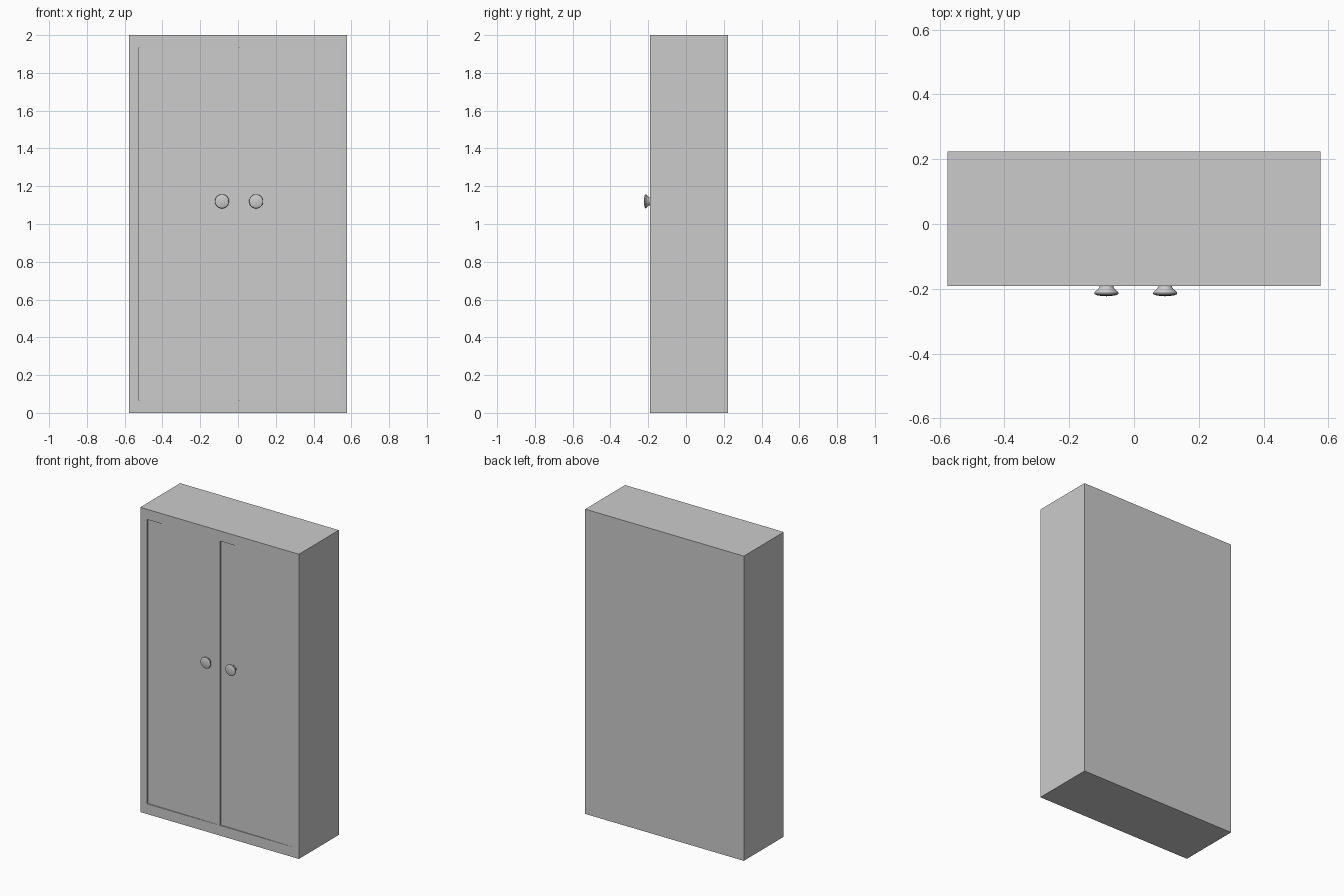
import bpy, bmesh, math
from mathutils import Matrix, Vector

if "Cube" in bpy.data.objects:
    bpy.data.objects.remove(bpy.data.objects["Cube"])

W, H = 1.152, 2.0
FRONT, BACK = -0.191, 0.223
DOOR_X, DOOR_Z0, DOOR_Z1 = 0.527, 0.067, 1.933


def finish(name, bm):
    bmesh.ops.recalc_face_normals(bm, faces=bm.faces)
    me = bpy.data.meshes.new(name)
    bm.to_mesh(me)
    bm.free()
    ob = bpy.data.objects.new(name, me)
    bpy.context.collection.objects.link(ob)
    return ob


def box(bm, lo, hi):
    lo, hi = Vector(lo), Vector(hi)
    m = Matrix.Translation((lo + hi) / 2) @ Matrix.Diagonal((*(hi - lo), 1))
    bmesh.ops.create_cube(bm, size=1, matrix=m)


# Cabinet body with a recessed door opening in the front
bm = bmesh.new()
box(bm, (-W / 2, FRONT, 0), (W / 2, BACK, H))
bm.normal_update()
face = min(bm.faces, key=lambda f: f.calc_center_median().y)
bmesh.ops.inset_region(bm, faces=[face], thickness=0.05)
for v in face.verts:
    v.co.x = math.copysign(DOOR_X, v.co.x)
    v.co.z = DOOR_Z1 if v.co.z > 1 else DOOR_Z0
ring = bmesh.ops.extrude_discrete_faces(bm, faces=[face])["faces"][0]
for v in ring.verts:
    v.co.y += 0.02
finish("cabinet_body", bm)


# Doors: each sits slightly deeper on its left edge than on its right
def door(name, x0, x1):
    bm = bmesh.new()
    box(bm, (x0, FRONT + 0.001, DOOR_Z0), (x1, FRONT + 0.02, DOOR_Z1))
    for v in bm.verts:
        if v.co.y < FRONT + 0.01 and v.co.x < (x0 + x1) / 2:
            v.co.y += 0.007
    return finish(name, bm)


door("left_door", -DOOR_X, 0.003)
door("right_door", 0.003, DOOR_X)


# Knobs: lathed profile of (radius, y)
def knob(name, x, z=1.12):
    pts = [(0.021, -0.183), (0.021, -0.194), (0.025, -0.2), (0.036, -0.21),
           (0.0375, -0.213), (0.036, -0.217), (0.028, -0.22), (0.015, -0.222), (0, -0.223)]
    bm = bmesh.new()
    vs = [bm.verts.new((r, y, 0)) for r, y in pts]
    es = [bm.edges.new(p) for p in zip(vs, vs[1:])]
    bmesh.ops.spin(bm, geom=vs + es, cent=(0, 0, 0), axis=(0, 1, 0),
                   angle=2 * math.pi, steps=32)
    bmesh.ops.remove_doubles(bm, verts=bm.verts, dist=1e-5)
    ob = finish(name, bm)
    ob.location = (x, 0, z)
    bpy.ops.object.select_all(action='DESELECT')
    ob.select_set(True)
    bpy.context.view_layer.objects.active = ob
    bpy.ops.object.shade_smooth_by_angle(angle=math.radians(35))


knob("left_knob", -0.085)
knob("right_knob", 0.096)
